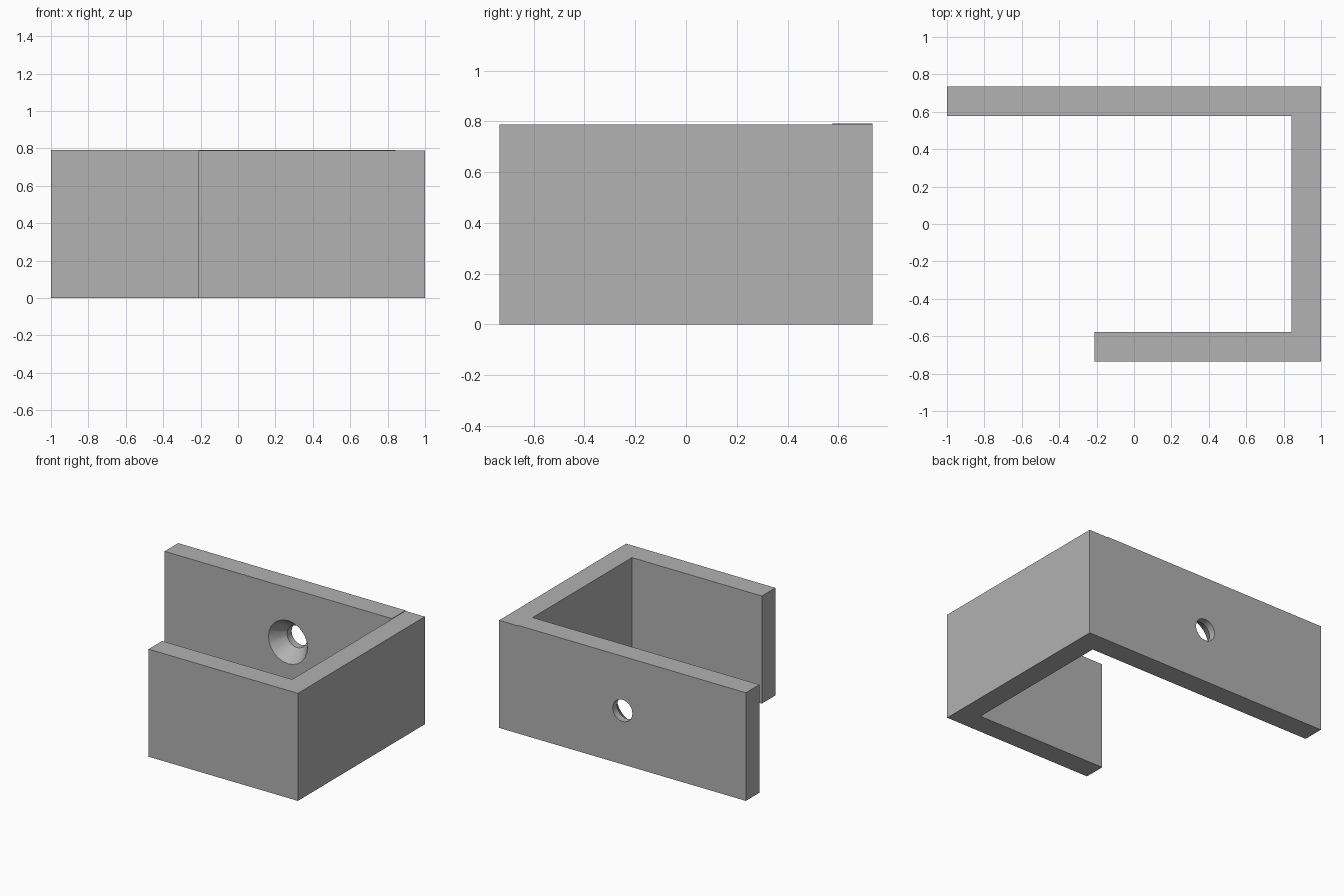
import bpy
import bmesh
import math
from mathutils import Vector

cube = bpy.data.objects.get("Cube")
if cube:
    bpy.data.objects.remove(cube, do_unlink=True)

# Overall sizes
HALF_X, HALF_Y = 1.0, 0.735
WALL = 0.157
HEIGHT, STEP = 0.788, 0.004
LIP_END = -0.21
IN_X, IN_Y = HALF_X - WALL, HALF_Y - WALL
HOLE_R, SINK_R, SINK_DEPTH = 0.08, 0.158, 0.105

grey = bpy.data.materials.new("plain_grey")
grey.use_nodes = True
colour = (0.445, 0.445, 0.445, 1)
grey.diffuse_color = colour
grey.node_tree.nodes["Principled BSDF"].inputs["Base Color"].default_value = colour


def add_object(name, bm):
    bmesh.ops.recalc_face_normals(bm, faces=bm.faces)
    mesh = bpy.data.meshes.new(name)
    bm.to_mesh(mesh)
    bm.free()
    mesh.materials.append(grey)
    obj = bpy.data.objects.new(name, mesh)
    bpy.context.collection.objects.link(obj)
    return obj


def extrude_up(bm, faces, height):
    new = bmesh.ops.extrude_face_region(bm, geom=faces)["geom"]
    verts = [g for g in new if isinstance(g, bmesh.types.BMVert)]
    bmesh.ops.translate(bm, verts=verts, vec=Vector((0, 0, height)))
    return [g for g in new if isinstance(g, bmesh.types.BMFace)]


# Bracket: long back wall joined to the side wall and short front lip
bm = bmesh.new()
outline = [(-HALF_X, IN_Y), (IN_X, IN_Y), (IN_X, HALF_Y), (-HALF_X, HALF_Y),
           (HALF_X, HALF_Y), (HALF_X, -HALF_Y), (LIP_END, -HALF_Y),
           (LIP_END, -IN_Y), (IN_X, -IN_Y)]
v = [bm.verts.new((x, y, 0)) for x, y in outline]
base = [bm.faces.new(v[:4]), bm.faces.new([v[2], v[1], v[8], v[7], v[6], v[5], v[4]])]
tops = extrude_up(bm, base, HEIGHT)

# Back wall stands a hair taller than the rest
wall_top = min(tops, key=lambda f: f.calc_center_median().x - f.calc_center_median().y)
extrude_up(bm, [wall_top], STEP)
bracket = add_object("bracket", bm)


def cutter(name, start, end, r_start, r_end):
    """Round cutter along y, between two depths into the back wall."""
    bm = bmesh.new()
    bmesh.ops.create_cone(bm, cap_ends=True, segments=24, radius1=r_start,
                          radius2=r_end, depth=end - start)
    obj = add_object(name, bm)
    obj.rotation_euler.x = -math.pi / 2
    obj.location = (0, IN_Y + (start + end) / 2, HEIGHT / 2)
    obj.hide_render = True
    return obj


# Countersunk screw hole through the back wall
slope = (SINK_R - HOLE_R) / SINK_DEPTH
front, tip = -0.05, SINK_DEPTH + 0.03
cutters = [
    cutter("countersink_cutter", front, tip, SINK_R - slope * front, SINK_R - slope * tip),
    cutter("screw_hole_cutter", SINK_DEPTH - 0.04, WALL + 0.1, HOLE_R, HOLE_R),
]

bpy.ops.object.select_all(action="DESELECT")
bpy.context.view_layer.objects.active = bracket
bracket.select_set(True)
for tool in cutters:
    cut = bracket.modifiers.new(tool.name, "BOOLEAN")
    cut.operation = "DIFFERENCE"
    cut.solver = "EXACT"
    cut.object = tool
    bpy.ops.object.modifier_apply(modifier=cut.name)
    bpy.data.objects.remove(tool, do_unlink=True)

bpy.ops.object.shade_smooth_by_angle(angle=math.radians(30))
